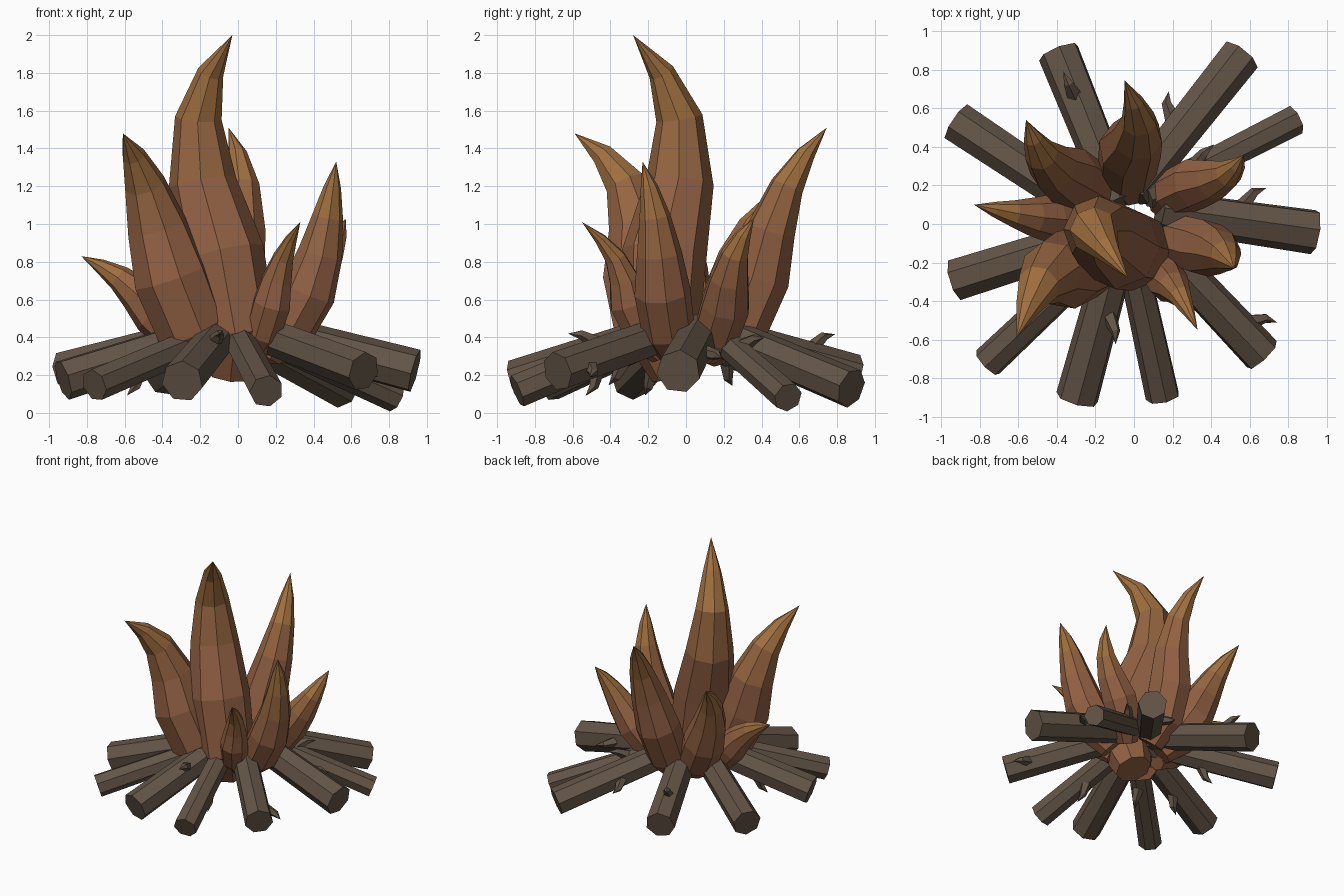
import bpy, bmesh, math
from mathutils import Vector, Quaternion

if "Cube" in bpy.data.objects:
    bpy.data.objects.remove(bpy.data.objects["Cube"])

UP = Vector((0, 0, 1))


def material(name, rgb):
    m = bpy.data.materials.new(name)
    m.diffuse_color = (*rgb, 1)
    m.use_nodes = True
    m.node_tree.nodes["Principled BSDF"].inputs["Base Color"].default_value = m.diffuse_color
    return m


BARK = [material("bark", (0.125, 0.09, 0.063))]
FIRE = [material("flame_low", (0.285, 0.118, 0.057)),
        material("flame_mid", (0.30, 0.130, 0.052)),
        material("flame_high", (0.35, 0.16, 0.05))]


def loft(name, pts, radii, sides, mats, roll=0.0):
    """Skin rings along a path; a final radius of 0 makes a pointed tip."""
    bm = bmesh.new()
    rot, prev, rings, n = Quaternion(), UP, [], len(pts)
    for i, (p, r) in enumerate(zip(pts, radii)):
        t = (pts[min(i + 1, n - 1)] - pts[max(i - 1, 0)]).normalized()
        rot, prev = prev.rotation_difference(t) @ rot, t
        if r == 0:
            rings.append([bm.verts.new(p)] * sides)
            continue
        angles = [roll + math.tau * k / sides for k in range(sides)]
        rings.append([bm.verts.new(p + rot @ Vector((r * math.cos(a), r * math.sin(a), 0)))
                      for a in angles])
    bm.faces.new(rings[0][::-1])
    if radii[-1] > 0:
        bm.faces.new(rings[-1])
    for i in range(n - 1):
        for k in range(sides):
            j = (k + 1) % sides
            loop = [rings[i][k], rings[i][j], rings[i + 1][j], rings[i + 1][k]]
            f = bm.faces.new(list(dict.fromkeys(loop)))
            f.material_index = max(0, min(len(mats) - 1, i - n + 5))
    bmesh.ops.recalc_face_normals(bm, faces=bm.faces)
    me = bpy.data.meshes.new(name)
    bm.to_mesh(me)
    bm.free()
    for m in mats:
        me.materials.append(m)
    bpy.context.collection.objects.link(bpy.data.objects.new(name, me))


def log(name, x, y, z, r, swing, twig_at, twig_angle):
    """Log from its outer end to the hearth, missing the centre by swing, with one twig."""
    outer = Vector((x, y, z))
    flat = Vector((x, y, 0)).normalized()
    inner = flat * 0.13 + UP.cross(flat) * swing + UP * 0.43
    loft(name, [inner, outer], [r * 0.92, r * 1.03], 7, BARK, roll=x * 5)
    # hooked twig
    u = (outer - inner).normalized()
    left = UP.cross(u).normalized()
    a = math.radians(twig_angle)
    d = left * math.cos(a) + u.cross(left) * math.sin(a)
    c = inner.lerp(outer, twig_at)
    bend = c + d * (r + 0.045) + u * 0.03
    loft(name + "_twig", [c + d * r * 0.7 - u * 0.02, bend, bend + u * 0.06 + d * 0.03],
         [0.042, 0.026, 0], 5, BARK)


log("log_right", 0.935, -0.04, 0.22, 0.115, 0.08, 0.55, 0)
log("log_right_back", 0.835, 0.54, 0.082, 0.078, 0.09, 0.35, 60)
log("log_back_right", 0.555, 0.875, 0.13, 0.105, 0.095, 0.5, -10)
log("log_back_left", -0.39, 0.89, 0.20, 0.108, 0.025, 0.72, 85)
log("log_left_back", -0.92, 0.53, 0.22, 0.105, 0.06, 0.45, -80)
log("log_left", -0.925, -0.29, 0.175, 0.107, 0, 0.55, -80)
log("log_left_front", -0.76, -0.72, 0.147, 0.085, 0, 0.4, -70)
log("log_front_left", -0.295, -0.905, 0.168, 0.11, -0.04, 0.45, 50)
log("log_front", 0.15, -0.895, 0.115, 0.088, -0.04, 0.5, -80)
log("log_front_right", 0.665, -0.68, 0.22, 0.103, 0.015, 0.82, -15)

# Shared flame profile: height fraction and share of the belly radius
STEPS = [0, 0.13, 0.36, 0.58, 0.77, 0.9, 1]
WIDTHS = [0.6, 0.94, 1, 0.8, 0.55, 0.31, 0]
KNOTS = [0, 0.36, 0.77, 1]


def flame(name, r, belly, neck, tip, roll=0.0, base_z=0.31):
    """Tongue on a smooth cubic through a base under the belly, the belly, neck and tip."""
    base = (belly[0] * 0.45, belly[1] * 0.45, base_z)
    ctrl = [Vector(p) for p in (base, belly, neck, tip)]
    pts = []
    for t in STEPS:
        p = Vector()
        for i, c in enumerate(ctrl):
            p += c * math.prod((t - k) / (KNOTS[i] - k) for k in KNOTS if k != KNOTS[i])
        pts.append(p)
    loft(name, pts, [r * w for w in WIDTHS], 8, FIRE, roll)


flame("main_flame", 0.225, (-0.085, -0.115, 0.84), (-0.21, -0.035, 1.56), (-0.03, -0.28, 2),
      base_z=0.21)
flame("front_left_flame", 0.205, (-0.355, -0.24, 0.72), (-0.495, -0.32, 1.21), (-0.61, -0.59, 1.48), 0.3)
flame("back_flame", 0.165, (-0.02, 0.39, 0.72), (0.025, 0.535, 1.2), (-0.05, 0.745, 1.51), 0.6)
flame("back_left_flame", 0.16, (-0.34, 0.25, 0.62), (-0.48, 0.36, 0.98), (-0.56, 0.54, 1.2), 0.2)
flame("right_back_flame", 0.135, (0.32, 0.21, 0.57), (0.49, 0.26, 0.84), (0.57, 0.36, 1.03), 0.5)
flame("right_flame", 0.15, (0.37, -0.125, 0.64), (0.475, -0.165, 1.04), (0.52, -0.23, 1.33), 0.1)
flame("front_flame", 0.105, (0.18, -0.305, 0.58), (0.24, -0.375, 0.82), (0.33, -0.55, 1.01), 0.4)
flame("left_flame", 0.125, (-0.44, 0.03, 0.53), (-0.63, 0.055, 0.715), (-0.83, 0.1, 0.83), 0.7)
